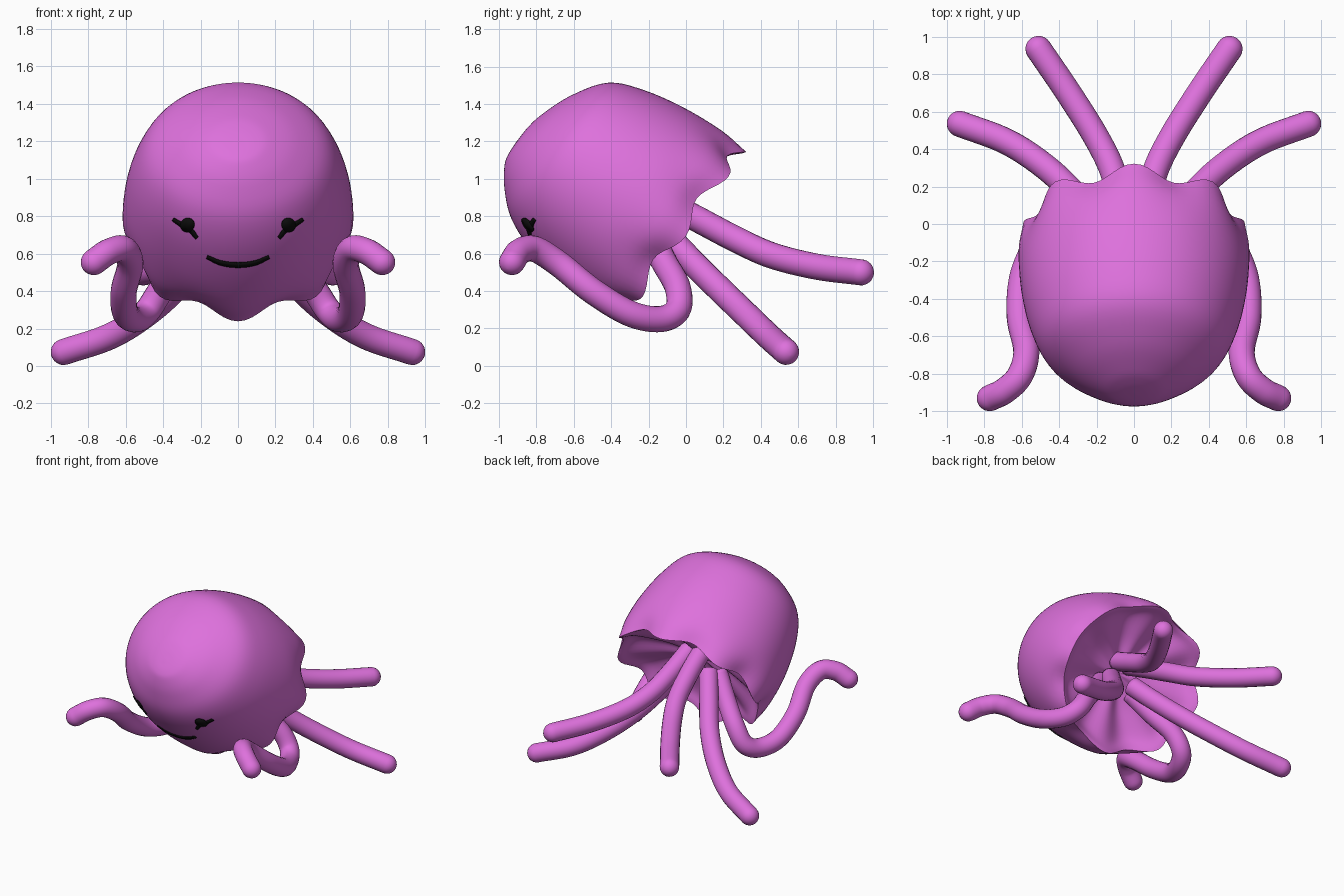
import bpy, bmesh, math
from mathutils import Vector
from mathutils.bvhtree import BVHTree

if "Cube" in bpy.data.objects:
    bpy.data.objects.remove(bpy.data.objects["Cube"])


def material(name, rgb):
    m = bpy.data.materials.new(name)
    m.diffuse_color = (*rgb, 1)
    m.use_nodes = True
    m.node_tree.nodes["Principled BSDF"].inputs["Base Color"].default_value = m.diffuse_color
    return m


PINK = material("orchid_pink", (0.73, 0.165, 0.72))
BLACK = material("black", (0.004, 0.004, 0.004))


def add_mesh(name, bm, mat, smooth=True):
    bmesh.ops.recalc_face_normals(bm, faces=bm.faces)
    me = bpy.data.meshes.new(name)
    bm.to_mesh(me)
    bm.free()
    me.materials.append(mat)
    ob = bpy.data.objects.new(name, me)
    bpy.context.collection.objects.link(ob)
    for p in me.polygons:
        p.use_smooth = smooth
    return ob


def spline(points, steps):
    """Catmull-Rom samples through tuples of any length."""
    ps = [Vector(p) for p in points]
    ps = [2 * ps[0] - ps[1]] + ps + [2 * ps[-1] - ps[-2]]
    out = []
    for a, b, c, d in zip(ps, ps[1:], ps[2:], ps[3:]):
        for i in range(steps):
            t = i / steps
            out.append(0.5 * (2 * b + (c - a) * t + (2 * a - 5 * b + 4 * c - d) * t * t
                              + (3 * b - a - 3 * c + d) * t ** 3))
    return out + [ps[-2]]


# Bell: rings (height along tilted axis, centre shift, radius) from crown to rim
SEG, LOBES = 96, 8
OUTER = [(1.0, -.15, 0), (.995, -.145, .09), (.975, -.125, .17), (.907, -.085, .305),
         (.784, -.053, .447), (.6, -.05, .525), (.36, -.046, .57), (.15, -.042, .575), (0, -.035, .54)]
# Pleated underside from rim to centre
INNER = [(.01, -.035, .525), (.07, -.035, .46), (.12, -.035, .34), (.16, -.035, .2), (.18, -.035, 0)]


def bell_point(u, c, h, ang, ruffle):
    wave = math.cos(LOBES * ang) * ruffle
    u -= 0.035 * wave
    h *= 1 + 0.035 * wave
    v = c + h * math.cos(ang)
    x = h * 1.06 * math.sin(ang)
    return (x, -.01 - .81 * u + .58 * v, .74 + .58 * u + .81 * v)


bm = bmesh.new()
rings = [(r, max(0, 1 - r[0] / .35) ** 2) for r in spline(OUTER, 5)[1:]]
rings += [(r, min(1, r[2] / .5)) for r in spline(INNER, 4)[:-1]]
rows = [[bm.verts.new(bell_point(*r, 2 * math.pi * i / SEG, w)) for i in range(SEG)]
        for r, w in rings]
for a, b in zip(rows, rows[1:]):
    for i in range(SEG):
        j = (i + 1) % SEG
        bm.faces.new((a[i], a[j], b[j], b[i]))
for row, end in ((rows[0], OUTER[0]), (rows[-1], INNER[-1])):
    tip = bm.verts.new(bell_point(*end, 0, 0))
    for i in range(SEG):
        bm.faces.new((row[i], row[(i + 1) % SEG], tip))
bell = add_mesh("bell", bm, PINK)
bpy.context.view_layer.objects.active = bell
bell.select_set(True)
bpy.ops.object.shade_smooth_by_angle(angle=math.radians(60))
tree = BVHTree.FromPolygons([v.co for v in bell.data.vertices],
                            [p.vertices[:] for p in bell.data.polygons])


# Tentacles: round tubes with domed tips
def tentacle(name, points, side, radius=0.07, sides=20):
    path = [Vector((p.x * side, p.y, p.z)) for p in spline(points, 8)]
    radii = [radius] * len(path)
    end, d = path[-1], (path[-1] - path[-2]).normalized()
    for k in range(1, 7):
        a = k / 6 * math.radians(87)
        path.append(end + d * radius * math.sin(a))
        radii.append(radius * math.cos(a))
    bm = bmesh.new()
    rows, normal = [], Vector((1, 0, 0))
    for k, p in enumerate(path):
        t = (path[min(k + 1, len(path) - 1)] - path[max(k - 1, 0)]).normalized()
        normal = (normal - t * normal.dot(t)).normalized()
        other = t.cross(normal)
        rows.append([bm.verts.new(p + radii[k] * (normal * math.cos(q) + other * math.sin(q)))
                     for q in (2 * math.pi * i / sides for i in range(sides))])
    for a, b in zip(rows, rows[1:]):
        for i in range(sides):
            j = (i + 1) % sides
            bm.faces.new((a[i], a[j], b[j], b[i]))
    bm.faces.new(rows[0])
    bm.faces.new(rows[-1])
    add_mesh(name, bm, PINK)


TENTACLES = {
    "back_tentacle": [(.05, -.12, .88), (.07, .07, .78), (.11, .27, .675), (.20, .46, .59),
                      (.35, .70, .53), (.51, .935, .50)],
    "side_tentacle": [(.1, -.14, .74), (.2, .0, .59), (.32, .16, .43), (.48, .31, .285),
                      (.68, .44, .16), (.93, .535, .075)],
    "front_tentacle": [(.14, -.2, .72), (.27, -.12, .56), (.4, -.045, .42), (.48, -.045, .30),
                       (.54, -.14, .25), (.6, -.3, .28), (.61, -.5, .40), (.575, -.68, .545),
                       (.61, -.81, .625), (.69, -.89, .61), (.77, -.93, .555)],
}


# Face plates: thin shapes laid on the front of the bell
def on_bell(x, z, lift=0.008):
    loc, nor, _, _ = tree.ray_cast(Vector((x, -3, z)), Vector((0, 1, 0)))
    if nor.y > 0:
        nor = -nor
    return loc + nor * lift


def plate(name, bm):
    ob = add_mesh(name, bm, BLACK)
    mod = ob.modifiers.new("thickness", "SOLIDIFY")
    mod.thickness = 0.009
    mod.offset = -1


def stroke(name, points, width):
    path = spline(points, 8)
    bm = bmesh.new()
    rows = []
    for k, p in enumerate(path):
        t = (path[min(k + 1, len(path) - 1)] - path[max(k - 1, 0)]).normalized()
        n = Vector((-t.y, t.x))
        w = width * (0.65 + 0.35 * math.sin(math.pi * k / (len(path) - 1)))
        rows.append([bm.verts.new(on_bell(*(p + n * w * s))) for s in (-1, 0, 1)])
    for a, b in zip(rows, rows[1:]):
        for i in range(2):
            bm.faces.new((a[i], a[i + 1], b[i + 1], b[i]))
    plate(name, bm)


def disc(name, x, z, r, n=24):
    bm = bmesh.new()
    centre = bm.verts.new(on_bell(x, z, 0.012))
    rim = [bm.verts.new(on_bell(x + r * math.cos(2 * math.pi * i / n),
                                z + r * math.sin(2 * math.pi * i / n))) for i in range(n)]
    for i in range(n):
        bm.faces.new((centre, rim[i], rim[(i + 1) % n]))
    plate(name, bm)


for side, label in ((1, "left"), (-1, "right")):
    for part, pts in TENTACLES.items():
        tentacle(f"{part}_{label}", pts, side)
    disc(f"eye_{label}", .268 * side, .755, .037)
    stroke(f"eyelid_{label}", [(.345 * side, .785), (.29 * side, .75), (.25 * side, .725),
                               (.218 * side, .685)], .012)
stroke("mouth", [(-.165, .585), (-.09, .553), (0, .542), (.09, .553), (.165, .585)], .012)
